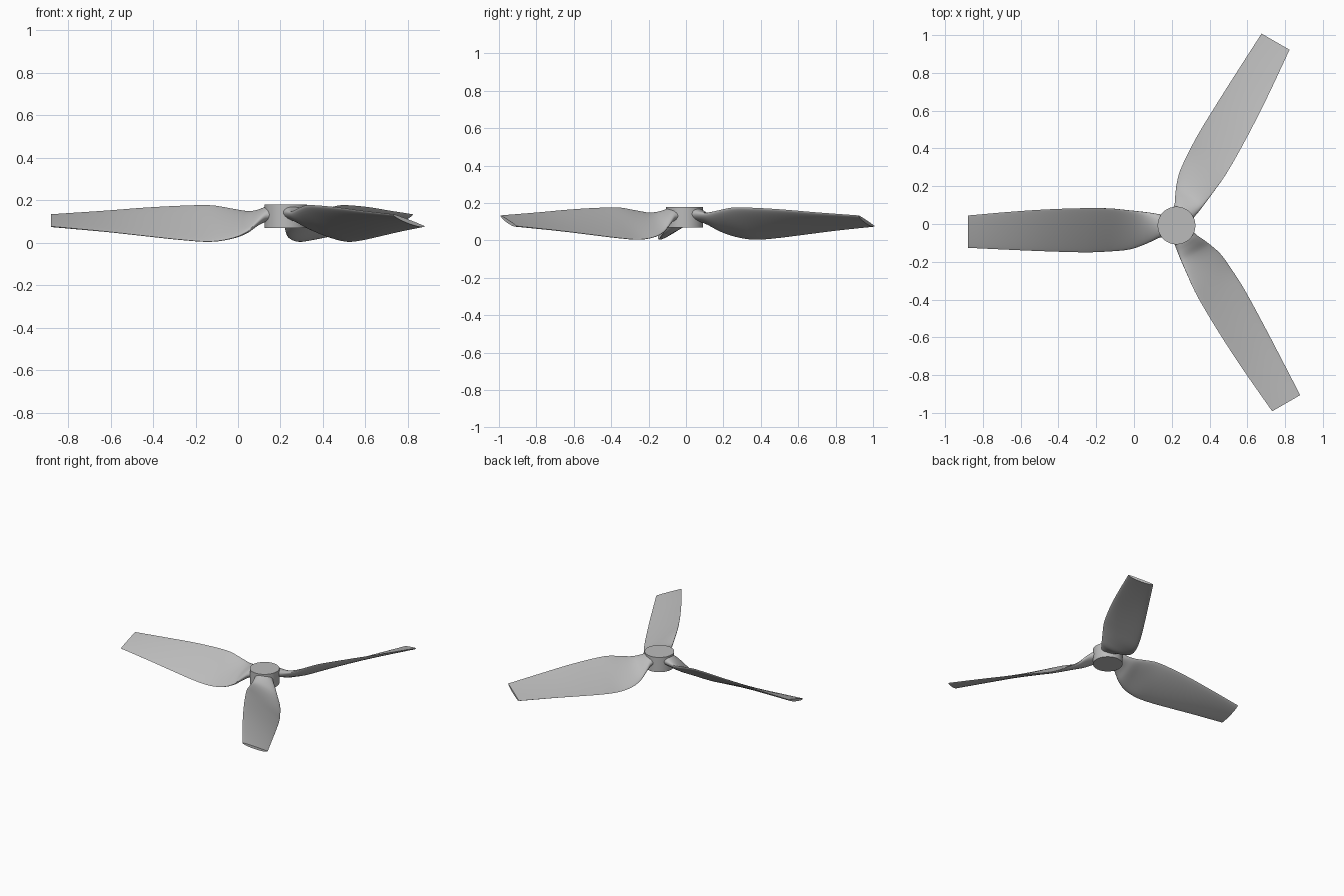
import bpy, bmesh, math
from mathutils import Vector, Matrix

cube = bpy.data.objects.get("Cube")
if cube:
    bpy.data.objects.remove(cube, do_unlink=True)

HUB = Vector((0.225, -0.008, 0))
RING = 32      # points around a blade section
STEPS = 5      # sections between two stations

# Plain grey plastic
grey = bpy.data.materials.new("plain_grey")
grey.use_nodes = True
grey.diffuse_color = (0.5, 0.5, 0.5, 1)
grey.node_tree.nodes["Principled BSDF"].inputs["Base Color"].default_value = (0.5, 0.5, 0.5, 1)

# Blade stations: radius, high edge y and z, low edge y and z, thickness, roundness
STATIONS = [
    (0.04, 0.055, 0.145, -0.062, 0.130, 0.070, 1),
    (0.09, 0.060, 0.145, -0.065, 0.125, 0.070, 1),
    (0.13, 0.066, 0.145, -0.083, 0.095, 0.060, 0.9),
    (0.18, 0.072, 0.147, -0.105, 0.052, 0.046, 0.6),
    (0.25, 0.080, 0.160, -0.127, 0.022, 0.034, 0.3),
    (0.35, 0.090, 0.176, -0.137, 0.006, 0.027, 0.1),
    (0.47, 0.092, 0.175, -0.142, 0.012, 0.024, 0),
    (0.65, 0.087, 0.166, -0.138, 0.031, 0.022, 0),
    (0.85, 0.075, 0.151, -0.130, 0.053, 0.020, 0),
    (1.105, 0.053, 0.134, -0.118, 0.077, 0.018, 0),
]


def smooth_stations(rows):
    """Pass a smooth curve through the stations."""
    rows = [Vector(r) for r in rows]
    rows = [2 * rows[0] - rows[1]] + rows + [2 * rows[-1] - rows[-2]]
    out = []
    for i in range(1, len(rows) - 2):
        a, b, c, d = rows[i - 1:i + 3]
        ma = (c - a) * ((c[0] - b[0]) / (c[0] - a[0]))
        mb = (d - b) * ((c[0] - b[0]) / (d[0] - b[0]))
        for k in range(STEPS):
            t = k / STEPS
            s = t * t * (3 - 2 * t)
            out.append(b * (1 - s) + c * s + ma * (t * (1 - t) ** 2) - mb * (t * t * (1 - t)))
    return out + [rows[-2]]


def section(row):
    """Aerofoil ring with a flat upper face and a full underside."""
    r, yh, zh, yl, zl, thick, round_ = row
    low, high = Vector((-r, yl, zl)), Vector((-r, yh, zh))
    chord = high - low
    normal = Vector((0, -chord.z, chord.y)).normalized()
    upper = 0.15 + 0.35 * round_
    pts = []
    for k in range(RING):
        a = 2 * math.pi * k / RING
        side = upper if math.sin(a) > 0 else 1 - upper
        pts.append(low + chord * (1 - math.cos(a)) / 2 + normal * thick * side * math.sin(a))
    return pts


def finish(name, bm):
    bmesh.ops.recalc_face_normals(bm, faces=bm.faces)
    mesh = bpy.data.meshes.new(name)
    bm.to_mesh(mesh)
    bm.free()
    mesh.materials.append(grey)
    obj = bpy.data.objects.new(name, mesh)
    bpy.context.collection.objects.link(obj)
    bpy.ops.object.select_all(action='DESELECT')
    obj.select_set(True)
    bpy.context.view_layer.objects.active = obj
    bpy.ops.object.shade_smooth_by_angle(angle=math.radians(40))
    return obj


# Three twisted blades around the hub
for name, turn in (("right_blade", 0), ("front_blade", 120), ("back_blade", 240)):
    bm = bmesh.new()
    rings = [[bm.verts.new(p) for p in section(row)] for row in smooth_stations(STATIONS)]
    for a, b in zip(rings, rings[1:]):
        for k in range(RING):
            n = (k + 1) % RING
            bm.faces.new((a[k], a[n], b[n], b[k]))
    bm.faces.new(rings[0])
    bm.faces.new(rings[-1])
    bm.transform(Matrix.Translation(HUB) @ Matrix.Rotation(math.radians(turn), 4, 'Z'))
    finish(name, bm)

# Central hub
bm = bmesh.new()
bmesh.ops.create_cone(bm, cap_ends=True, segments=64, radius1=0.1, radius2=0.1, depth=0.11,
                      matrix=Matrix.Translation(HUB + Vector((0, 0, 0.125))))
finish("hub", bm)
